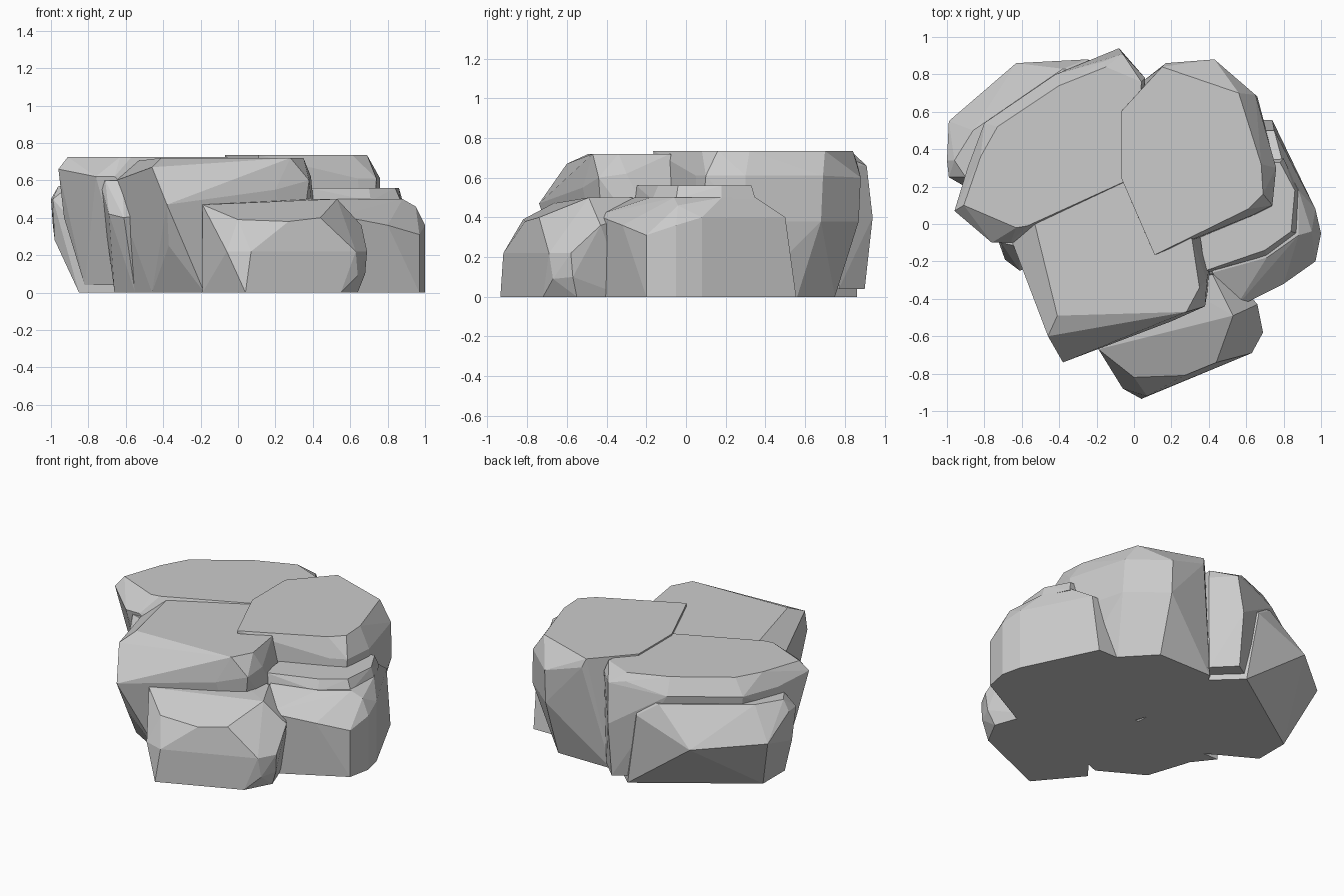
import bpy, bmesh
from math import radians


def rock(name, *rings):
    """Convex faceted boulder; each ring is a height plus an outline."""
    bm = bmesh.new()
    for z, outline in rings:
        for p in outline:
            bm.verts.new((p[0], p[1], p[2] if len(p) > 2 else z))
    res = bmesh.ops.convex_hull(bm, input=bm.verts[:])
    junk = {g for g in res["geom_interior"] + res["geom_unused"]
            if isinstance(g, bmesh.types.BMVert) and g.is_valid}
    bmesh.ops.delete(bm, geom=list(junk), context='VERTS')
    bmesh.ops.dissolve_limit(bm, angle_limit=radians(3), verts=bm.verts[:], edges=bm.edges[:])
    bmesh.ops.recalc_face_normals(bm, faces=bm.faces[:])
    me = bpy.data.meshes.new(name)
    bm.to_mesh(me)
    bm.free()
    ob = bpy.data.objects.new(name, me)
    bpy.context.collection.objects.link(ob)
    return ob


# Large boulder, back left
rock("back_left_boulder",
     (0.725, [(-0.91, 0.1), (-0.82, 0.25), (-0.82, 0.36), (-0.73, 0.52), (-0.4, 0.74),
              (-0.15, 0.84), (0.04, 0.76), (0.0, 0.25), (-0.57, -0.01), (-0.63, -0.02)]),
     (0.62, [(-0.96, 0.07, 0.66), (-0.76, -0.1), (-0.66, -0.1), (-0.89, 0.3), (-0.8, 0.54),
             (-0.42, 0.8), (-0.16, 0.87, 0.68), (-0.06, 0.91, 0.66), (0.06, 0.78, 0.66)]),
     (0.4, [(-0.08, 0.94), (0.06, 0.78), (-0.93, 0.15)]),
     (0.04, [(-0.82, 0.15), (-0.08, 0.9), (0.05, 0.77), (-0.7, 0.5), (-0.6, 0.0), (0.0, 0.0)]))

# Undercut lower ledge behind it
rock("back_left_ledge",
     (0.57, [(-0.96, 0.34), (-0.86, 0.5), (-0.38, 0.83), (-0.2, 0.8), (-0.7, 0.3), (-0.9, 0.25)]),
     (0.5, [(-1.0, 0.34), (-0.99, 0.25), (-0.25, 0.88, 0.48)]),
     (0.36, [(-0.99, 0.55), (-0.63, 0.86, 0.34), (-0.98, 0.28, 0.28)]),
     (0.0, [(-0.85, 0.17), (-0.85, 0.4), (-0.17, 0.86), (0.0, 0.7), (0.0, 0.0), (-0.55, 0.0)]))

# Tall boulder, back right
rock("back_right_boulder",
     (0.735, [(0.11, -0.165), (-0.07, 0.25), (-0.07, 0.6), (0.15, 0.84), (0.56, 0.7),
              (0.68, 0.32), (0.69, 0.16), (0.61, 0.08)]),
     (0.61, [(0.17, 0.86, 0.68), (0.43, 0.88, 0.6), (0.65, 0.69), (0.76, 0.3),
             (0.74, 0.1), (0.64, 0.05), (0.12, -0.16)]),
     (0.38, [(0.43, 0.87), (0.66, 0.68), (0.76, 0.3)]),
     (0.0, [(0.03, 0.75), (0.42, 0.75), (0.6, 0.56), (0.7, 0.3), (0.7, 0.05),
            (0.1, -0.15), (-0.07, 0.3), (-0.07, 0.6)]))

# Front left boulder with a sloping brow
rock("front_left_boulder",
     (0.72, [(-0.53, 0.0, 0.705), (-0.41, -0.49), (0.28, -0.47), (0.35, -0.34), (0.31, -0.08),
             (-0.07, 0.25)]),
     (0.62, [(-0.65, -0.1, 0.6), (-0.46, -0.6, 0.67), (0.39, -0.3), (0.38, -0.44, 0.6),
             (0.2, -0.52, 0.55)]),
     (0.47, [(-0.38, -0.74), (-0.63, -0.12), (0.4, -0.3)]),
     (0.0, [(-0.55, -0.15), (-0.46, -0.42), (-0.37, -0.64, 0.25), (-0.18, -0.58),
            (0.3, -0.4), (0.45, 0.0), (-0.5, 0.1)]))

# Right boulder, cap and body
rock("right_cap",
     (0.56, [(0.38, -0.25), (0.7, -0.14), (0.84, -0.04), (0.86, 0.18), (0.78, 0.33), (0.3, 0.3)]),
     (0.49, [(0.39, -0.26), (0.71, -0.17), (0.87, -0.05), (0.88, 0.18), (0.8, 0.35), (0.3, 0.3)]))
rock("right_boulder",
     (0.5, [(0.42, -0.26), (0.71, -0.18), (0.88, -0.06), (0.88, 0.18), (0.79, 0.35), (0.3, 0.3)]),
     (0.4, [(0.54, -0.45, 0.41), (0.8, -0.32, 0.36), (0.95, -0.04, 0.46), (0.97, -0.2, 0.31),
            (1.0, -0.05, 0.36), (0.97, 0.08), (0.75, 0.5), (0.68, 0.5)]),
     (0.0, [(0.56, -0.42), (0.97, -0.2), (1.0, -0.05), (0.97, 0.08), (0.74, 0.555),
            (0.6, 0.555), (0.3, 0.2), (0.3, -0.3)]))

# Low front boulder
rock("front_boulder",
     (0.5, [(-0.19, -0.67, 0.47), (0.2, -0.3), (0.42, -0.27), (0.53, -0.49)]),
     (0.39, [(0.0, -0.82), (0.27, -0.81, 0.38), (0.44, -0.74, 0.4), (0.66, -0.43, 0.36),
             (0.55, -0.3, 0.4)]),
     (0.22, [(-0.06, -0.88), (0.07, -0.92), (0.63, -0.69), (0.69, -0.58), (0.64, -0.67, 0.09),
             (0.68, -0.57, 0.1)]),
     (0.0, [(-0.19, -0.66), (0.04, -0.935), (0.55, -0.72), (0.64, -0.55), (0.55, -0.3),
            (0.1, -0.3)]))

# Small wedge filling the gap on the left
rock("left_wedge",
     (0.6, [(-0.74, -0.05), (-0.71, -0.1), (-0.62, -0.12), (-0.5, 0.0)]),
     (0.42, [(-0.69, -0.19), (-0.61, -0.25, 0.4), (-0.5, -0.2)]),
     (0.0, [(-0.66, 0.0), (-0.55, -0.14), (-0.5, 0.0)]))
